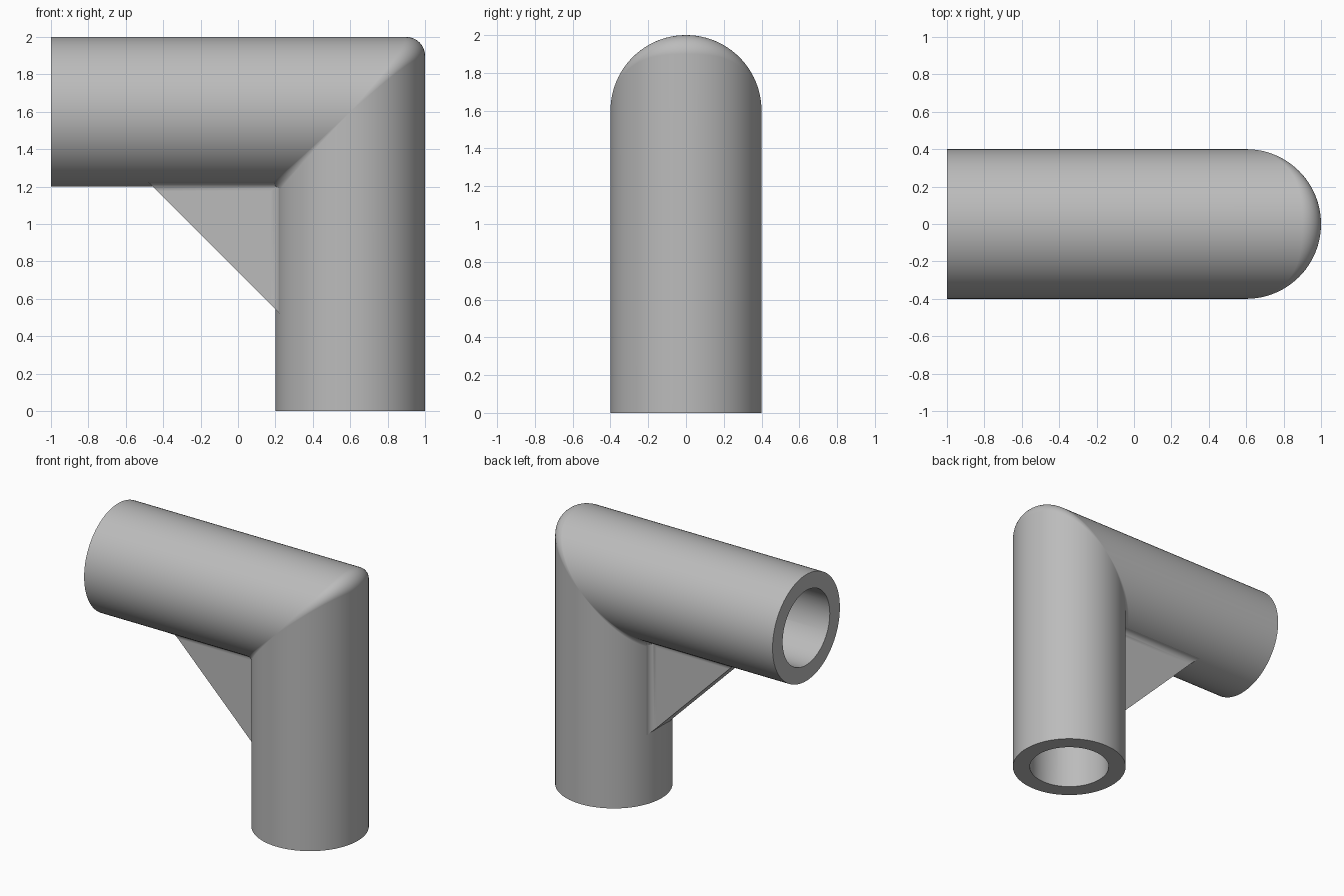
import bpy, bmesh, math

cube = bpy.data.objects.get("Cube")
if cube:
    bpy.data.objects.remove(cube, do_unlink=True)

OUTER, BORE = 0.4, 0.28
AXIS_X, AXIS_Z = 0.6, 1.6
SIDES = 96

grey = bpy.data.materials.new("plain grey")
GREY = (0.5, 0.5, 0.5, 1)
grey.diffuse_color = GREY
grey.use_nodes = True
grey.node_tree.nodes["Principled BSDF"].inputs["Base Color"].default_value = GREY


def finish(bm, name):
    bmesh.ops.remove_doubles(bm, verts=bm.verts, dist=1e-5)
    bmesh.ops.recalc_face_normals(bm, faces=bm.faces)
    mesh = bpy.data.meshes.new(name)
    bm.to_mesh(mesh)
    bm.free()
    mesh.materials.append(grey)
    obj = bpy.data.objects.new(name, mesh)
    bpy.context.collection.objects.link(obj)
    bpy.ops.object.select_all(action="DESELECT")
    obj.select_set(True)
    bpy.context.view_layer.objects.active = obj
    bpy.ops.object.shade_smooth_by_angle(angle=math.radians(30))
    weighted = obj.modifiers.new("even_shading", "WEIGHTED_NORMAL")
    weighted.keep_sharp = True
    return obj


def elbow_line(bm, radius, angle, round_top, round_under, steps):
    """One lengthwise line of the elbow: along, round the mitre, and down."""
    reach, y = radius * math.cos(angle), radius * math.sin(angle)
    fillet = round_top if reach > 0 else round_under
    fillet *= abs(math.cos(angle)) / (1 + math.sin(angle) ** 2)
    cx, cz = AXIS_X + reach - fillet, AXIS_Z + reach - fillet
    points = [(-1, y, AXIS_Z + reach)]
    for i in range(steps + 1):
        t = math.pi / 2 * i / steps
        points.append((cx + fillet * math.sin(t), y, cz + fillet * math.cos(t)))
    points.append((AXIS_X + reach, y, 0))
    return [bm.verts.new(p) for p in points]


def skin(bm, lines):
    for a, b in zip(lines, lines[1:] + lines[:1]):
        for i in range(len(a) - 1):
            bm.faces.new((a[i], a[i + 1], b[i + 1], b[i]))


# Hollow mitred pipe with a rounded outer corner
bm = bmesh.new()
angles = [2 * math.pi * i / SIDES for i in range(SIDES)]
outside = [elbow_line(bm, OUTER, a, 0.1, 0.05, 10) for a in angles]
inside = [elbow_line(bm, BORE, a, 0, 0, 1) for a in angles]
skin(bm, outside)
skin(bm, inside)
for i in range(SIDES):
    j = (i + 1) % SIDES
    for end in (0, -1):
        bm.faces.new((outside[i][end], outside[j][end], inside[j][end], inside[i][end]))
finish(bm, "elbow_pipe")

# Triangular web under the corner, flaring into the pipe
HALF, FLARE, SLOPE = 0.1, 0.05, 0.745
STEPS = 8
bm = bmesh.new()


def triangle(depth, y):
    x, z = AXIS_X - OUTER - depth, AXIS_Z - OUTER - depth
    return [bm.verts.new(p) for p in ((x, y, z), (SLOPE - z, y, z), (x, y, SLOPE - x))]


levels = []
for side in (-1, 1):
    stack = []
    for i in range(STEPS + 1):
        t = math.pi / 2 * i / STEPS
        depth = -0.024 + FLARE * (1 - math.cos(t))
        stack.append(triangle(depth, side * (HALF + FLARE * (1 - math.sin(t)))))
    bm.faces.new(stack[-1])
    for a, b in zip(stack, stack[1:]):
        for i, j in ((0, 1), (0, 2)):
            bm.faces.new((a[i], a[j], b[j], b[i]))
    levels.append(stack)

# Sloping underside, spanning both faces of the web
front, back = levels
for k in range(STEPS):
    for i in (1, 2):
        bm.faces.new((front[k][i], front[k + 1][i], back[k + 1][i], back[k][i]))
bm.faces.new((front[-1][1], front[-1][2], back[-1][2], back[-1][1]))
finish(bm, "corner_web")
